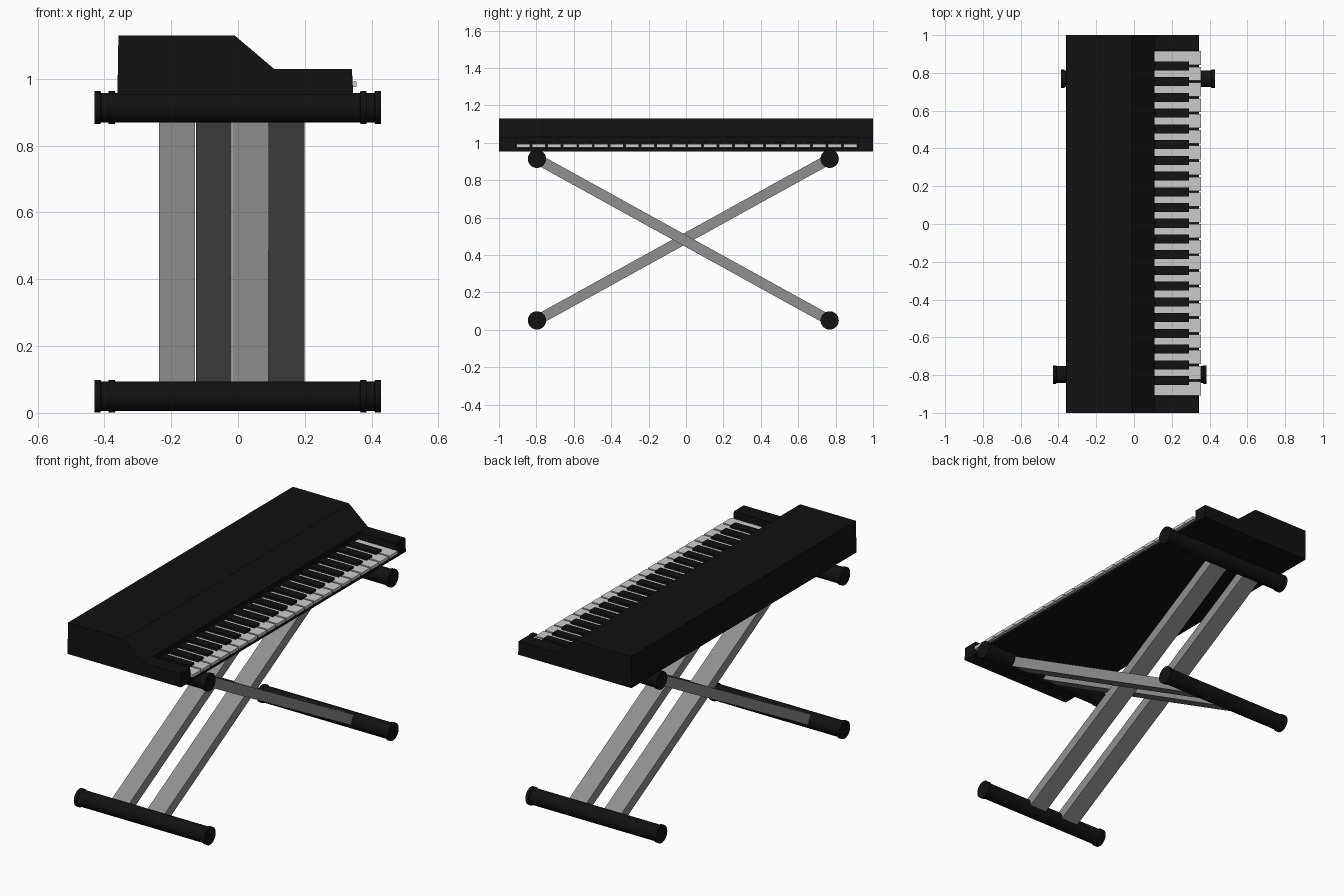
import bpy, bmesh, math
from mathutils import Vector

if "Cube" in bpy.data.objects:
    bpy.data.objects.remove(bpy.data.objects["Cube"])


def material(name, v):
    m = bpy.data.materials.new(name)
    m.diffuse_color = (v, v, v, 1)
    m.use_nodes = True
    m.node_tree.nodes["Principled BSDF"].inputs["Base Color"].default_value = m.diffuse_color
    return m


BLACK = material("black_plastic", 0.006)
METAL = material("grey_metal", 0.28)
WHITE = material("white_key", 0.6)


def finish(name, bm, mat):
    bmesh.ops.recalc_face_normals(bm, faces=bm.faces[:])
    me = bpy.data.meshes.new(name)
    bm.to_mesh(me)
    bm.free()
    ob = bpy.data.objects.new(name, me)
    me.materials.append(mat)
    bpy.context.collection.objects.link(ob)
    return ob


def extrude_profile(name, pts, y0, y1, mat):
    """Extrude a closed xz outline from y0 to y1."""
    bm = bmesh.new()
    f = bm.faces.new([bm.verts.new((x, y0, z)) for x, z in pts])
    new = bmesh.ops.extrude_face_region(bm, geom=[f])["geom"]
    bmesh.ops.translate(bm, vec=(0, y1 - y0, 0),
                        verts=[v for v in new if isinstance(v, bmesh.types.BMVert)])
    return finish(name, bm, mat)


def box(name, lo, hi, mat):
    pts = [(lo[0], lo[2]), (hi[0], lo[2]), (hi[0], hi[2]), (lo[0], hi[2])]
    return extrude_profile(name, pts, lo[1], hi[1], mat)


def lathe_x(name, profile, y, z, mat, sides=24):
    """Spin (x, radius) points around an axis parallel to x."""
    bm = bmesh.new()
    rings = [[bm.verts.new((x, y + r * math.cos(2 * math.pi * i / sides),
                            z + r * math.sin(2 * math.pi * i / sides)))
              for i in range(sides)] for x, r in profile]
    for a, b in zip(rings, rings[1:]):
        for i in range(sides):
            j = (i + 1) % sides
            bm.faces.new((a[i], a[j], b[j], b[i]))
    bm.faces.new(rings[0])
    bm.faces.new(rings[-1])
    ob = finish(name, bm, mat)
    bpy.context.view_layer.objects.active = ob
    ob.select_set(True)
    bpy.ops.object.shade_smooth_by_angle(angle=math.radians(35))
    ob.select_set(False)


# Keyboard case: stepped body with a key bed, closed by a cheek at each end
Z0 = 0.953
KEY_Y0, KEY_Y1 = -0.912, 0.92
rear = [(-0.361, Z0), (-0.358, 1.13), (-0.01, 1.13), (0.108, 1.03)]
extrude_profile("keyboard_case", rear + [(0.108, 0.968), (0.344, 0.968), (0.345, Z0)],
                KEY_Y0, KEY_Y1, BLACK)
full = rear + [(0.341, 1.03), (0.345, Z0)]
extrude_profile("left_cheek", full, -1, KEY_Y0, BLACK)
extrude_profile("right_cheek", full, KEY_Y1, 1, BLACK)

# Keys: white keys with a black key over every gap
N = 22
pitch = (KEY_Y1 - KEY_Y0) / N
for i in range(N):
    y = KEY_Y0 + i * pitch
    box(f"white_key_{i}", (0.106, y + 0.005, 0.975), (0.355, y + pitch - 0.005, 0.992), WHITE)
    if i:
        box(f"black_key_{i}", (0.106, y - 0.024, 0.97), (0.29, y + 0.024, 1.005), BLACK)

# Stand bars with flared end caps
Y_A, Y_B = -0.797, 0.768
LOW, HIGH = 0.05, 0.914
for y, x0, x1 in ((Y_A, -0.43, 0.385), (Y_B, -0.387, 0.428)):
    prof = [(x0, 0.049), (x0 + 0.018, 0.049), (x0 + 0.02, 0.044),
            (x1 - 0.02, 0.044), (x1 - 0.018, 0.049), (x1, 0.049)]
    for label, z in (("lower", LOW), ("upper", HIGH)):
        lathe_x(f"{label}_bar", prof, y, z, BLACK)


# Crossed legs: flat beams between opposite bars
def leg(name, x0, x1, z_a, z_b):
    a, b = Vector((0, Y_A, z_a)), Vector((0, Y_B, z_b))
    d = (b - a).normalized()
    n = Vector((0, -d.z, d.y)) * 0.028
    a, b = a + d * 0.015, b - d * 0.015
    bm = bmesh.new()
    f = bm.faces.new([bm.verts.new((x0, p.y, p.z)) for p in (a - n, b - n, b + n, a + n)])
    new = bmesh.ops.extrude_face_region(bm, geom=[f])["geom"]
    bmesh.ops.translate(bm, vec=(x1 - x0, 0, 0),
                        verts=[v for v in new if isinstance(v, bmesh.types.BMVert)])
    finish(name, bm, METAL)


for x in (-0.236, -0.016):
    leg("rising_leg", x, x + 0.107, LOW, HIGH)
for x in (-0.126, 0.092):
    leg("falling_leg", x, x + 0.107, HIGH, LOW)
